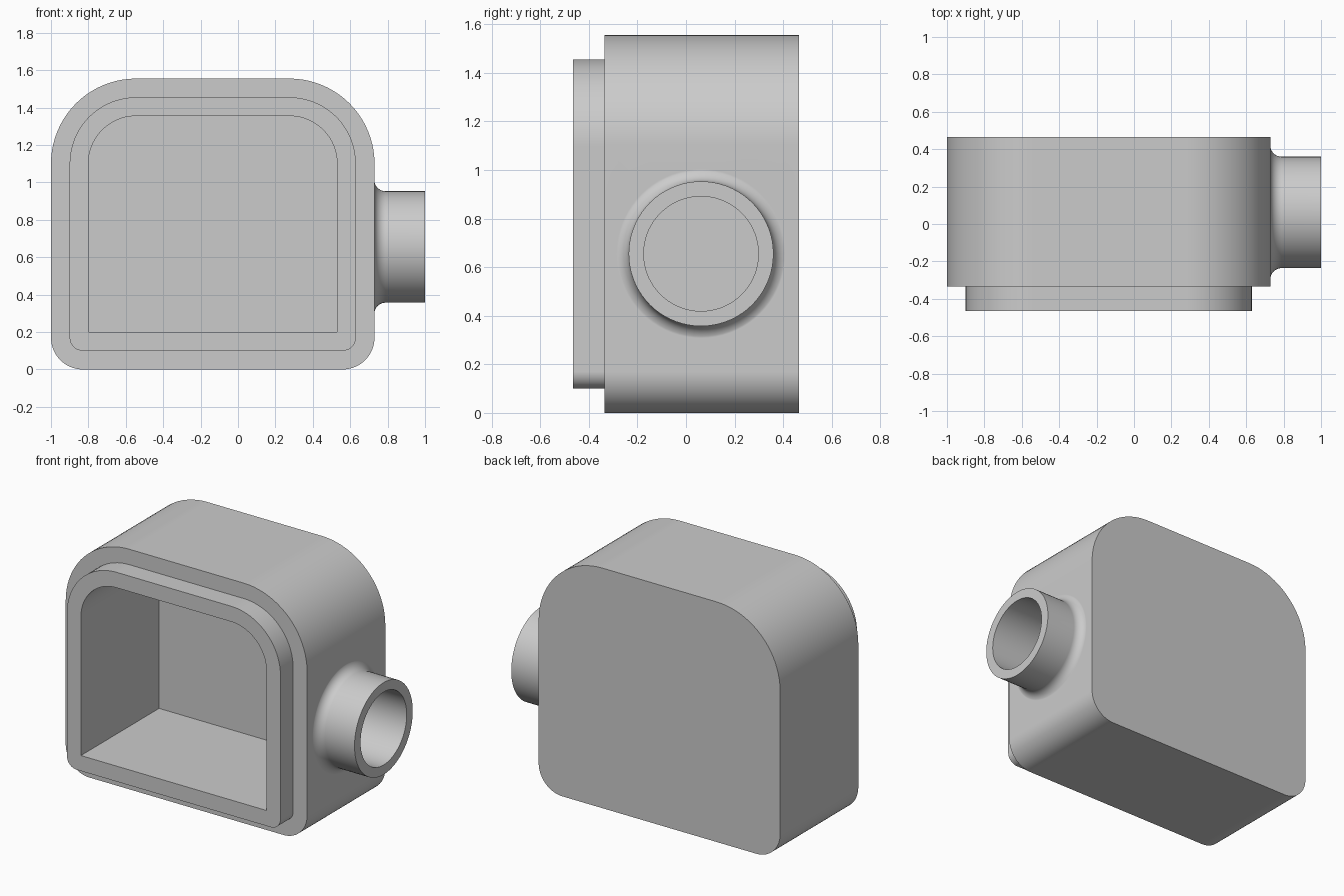
import bpy
import bmesh
from math import sin, cos, pi, radians
from mathutils import Matrix, Vector

if "Cube" in bpy.data.objects:
    bpy.data.objects.remove(bpy.data.objects["Cube"], do_unlink=True)

grey = bpy.data.materials.new("plain grey")
grey.use_nodes = True
colour = (0.6, 0.6, 0.6, 1)
grey.diffuse_color = colour
grey.node_tree.nodes["Principled BSDF"].inputs["Base Color"].default_value = colour


def make_object(name, bm):
    bmesh.ops.recalc_face_normals(bm, faces=bm.faces)
    mesh = bpy.data.meshes.new(name)
    bm.to_mesh(mesh)
    bm.free()
    mesh.materials.append(grey)
    obj = bpy.data.objects.new(name, mesh)
    bpy.context.collection.objects.link(obj)
    return obj


def arch_prism(name, inset, y_front, y_back):
    """Arch-topped block; the corner radii shrink with the inset."""
    left, right = -1 + inset, 0.73 - inset
    bottom, top = inset, 1.555 - inset
    low, high = max(0.17 - inset, 0), 0.455 - inset
    corners = [(left + low, bottom + low, low, pi),
               (right - low, bottom + low, low, 1.5 * pi),
               (right - high, top - high, high, 0),
               (left + high, top - high, high, pi / 2)]
    points = []
    for cx, cz, radius, start in corners:
        steps = 20 if radius > 0.001 else 0
        for i in range(steps + 1):
            a = start + pi / 2 * i / max(steps, 1)
            points.append((cx + radius * cos(a), y_front, cz + radius * sin(a)))
    bm = bmesh.new()
    face = bm.faces.new([bm.verts.new(p) for p in points])
    side = bmesh.ops.extrude_face_region(bm, geom=[face])["geom"]
    moved = [v for v in side if isinstance(v, bmesh.types.BMVert)]
    bmesh.ops.translate(bm, verts=moved, vec=(0, y_back - y_front, 0))
    return make_object(name, bm)


def turned(name, profile, segments=72):
    """Solid of revolution about the spout axis from (x, radius) pairs."""
    bm = bmesh.new()
    rings = []
    for x, r in profile:
        rings.append([bm.verts.new((x, 0.062 + r * cos(2 * pi * i / segments),
                                    0.655 + r * sin(2 * pi * i / segments)))
                      for i in range(segments)])
    for a, b in zip(rings, rings[1:]):
        for i in range(segments):
            j = (i + 1) % segments
            bm.faces.new((a[i], a[j], b[j], b[i]))
    bm.faces.new(rings[0])
    bm.faces.new(rings[-1])
    return make_object(name, bm)


def combine(target, tool, operation):
    mod = target.modifiers.new(operation.lower(), 'BOOLEAN')
    mod.operation = operation
    mod.solver = 'EXACT'
    mod.object = tool
    bpy.context.view_layer.objects.active = target
    bpy.ops.object.modifier_apply(modifier=mod.name)
    bpy.data.objects.remove(tool, do_unlink=True)


# Outer shell and the stepped lip around its opening
housing = arch_prism("housing", 0, -0.335, 0.465)
combine(housing, arch_prism("lip", 0.1, -0.465, 0), 'UNION')

# Side spout with a concave fillet at its root
fillet = 0.06
root = [(0.789 + fillet * cos(a), 0.358 + fillet * sin(a))
        for a in [pi + pi / 2 * i / 10 for i in range(11)]]
spout = turned("spout", [(0.65, 0.358)] + root + [(1, 0.298)])
combine(housing, spout, 'UNION')

# Cavity open at the front, and the bore leading into it
combine(housing, arch_prism("cavity", 0.2, -0.6, 0.335), 'DIFFERENCE')
combine(housing, turned("bore", [(0.3, 0.236), (1.2, 0.236)]), 'DIFFERENCE')

# Smooth curves, crisp edges, flat walls
bpy.ops.object.select_all(action='DESELECT')
housing.select_set(True)
bpy.context.view_layer.objects.active = housing
bpy.ops.object.shade_smooth_by_angle(angle=radians(30))
weighted = housing.modifiers.new("weighted normals", 'WEIGHTED_NORMAL')
weighted.keep_sharp = True
